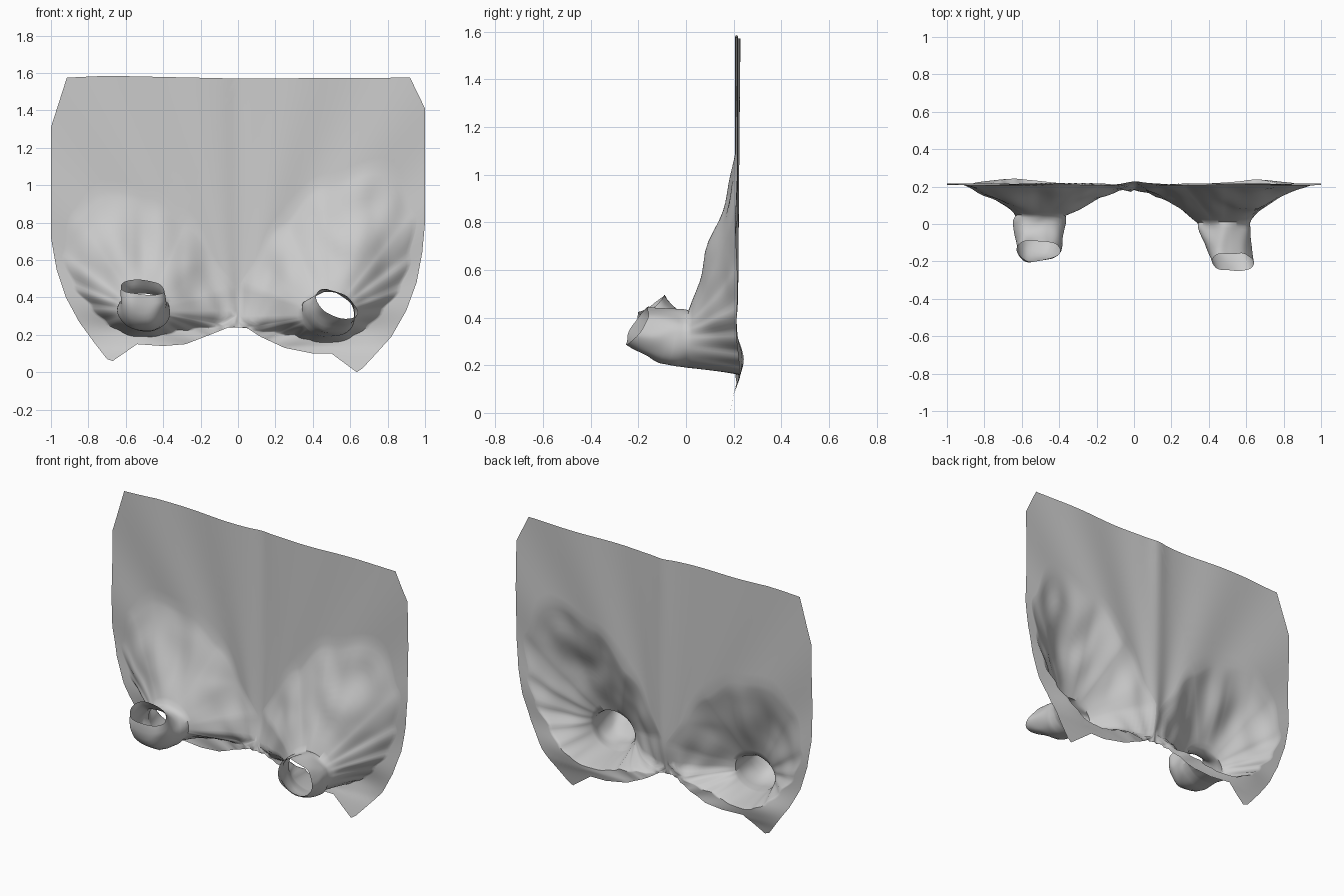
import bpy, bmesh, math
from mathutils import Vector, noise

if "Cube" in bpy.data.objects:
    bpy.data.objects.remove(bpy.data.objects["Cube"])

# Cloth outline per half, (|x|, z), from the bottom of the centre line round and back
RIGHT = [(0, .24), (0, 1.57), (.92, 1.575), (1, 1.41), (1, .8), (.985, .64), (.955, .48), (.9, .33),
         (.82, .19), (.73, .09), (.665, .02), (.635, 0), (.5, .1), (.4, .1), (.25, .13), (.12, .19), (.05, .235)]
LEFT = [(0, .24), (0, 1.57), (.7, 1.585), (.915, 1.575), (1, 1.31), (1, .72), (.97, .55), (.92, .4),
        (.85, .27), (.77, .16), (.7, .07), (.67, .06), (.54, .15), (.4, .14), (.28, .15), (.15, .2), (.05, .24)]

# How far the pouch bulge reaches from the tube, by angle in degrees (0 outward, 90 up)
LOWER = [(-180, .38), (-168, .27), (-160, .15), (-145, .07), (-120, .04), (-90, .03), (-45, .045), (-18, .08),
         (5, .15), (20, .27), (35, .4)]
RIGHT_REACH = LOWER + [(50, .58), (68, .72), (90, .58), (115, .42), (145, .34), (180, .38)]
LEFT_REACH = LOWER + [(55, .52), (70, .56), (90, .5), (115, .4), (145, .33), (180, .38)]


def reach_at(table, deg):
    for (a, ra), (b, rb) in zip(table, table[1:]):
        if a <= deg <= b:
            t = (deg - a) / (b - a)
            return ra + (rb - ra) * t * t * (3 - 2 * t)
    return .38


def resample(points, step=.03):
    out = []
    for a, b in zip(points, points[1:] + points[:1]):
        a, b = Vector(a), Vector(b)
        n = max(1, math.ceil((b - a).length / step))
        out += [a.lerp(b, i / n) for i in range(n)]
    return out


def sheet_y(x, z):
    # hanging depth with folds fanning out of the bottom centre
    ang = math.atan2(x, max(.02, z - .1))
    y = .212 + .007 * math.sin(17 * ang + 1) * math.exp(-.5 * abs(ang))
    y += .01 * math.exp(-(x / .05) ** 2) * min(1, max(0, z - .5))
    y -= .035 * math.exp(-(x * x + (z - .24) ** 2) / .015)
    y += .03 * math.exp(-((z - .24) / .09) ** 2 - ((abs(x) - .62) / .2) ** 2)
    return y - .03 * max(0, 1 - z / .14)


def add_half(bm, side, outline, table, base, mid, mouth):
    # rings are (cx, cz, rx, rz, y of lower lip, y of upper lip, tilt)
    def ring_point(r, a):
        cx, cz, rx, rz, ylo, yhi, tilt = r
        c, s = math.cos(a), math.sin(a)
        return Vector((cx + rx * c, ylo + (yhi - ylo) * (s + 1) / 2, cz + rz * s + tilt * rx * c))

    columns = []
    for p in resample(outline):
        a = math.atan2(p.y - base[1], p.x - base[0])
        pts = []
        # sleeve tube from mouth to base
        m, k, b = (ring_point(r, a) for r in (mouth, mid, base))
        for i in range(8):
            t = i / 8
            q = m * (1 - t) ** 2 + k * 2 * t * (1 - t) + b * t * t
            q += noise.noise_vector(q * 9 + Vector((side * 3, 0, 0))) * .018
            pts.append(q)
        # pouch, then flat cloth out to the edge
        start, end = Vector((b.x, b.z)), p
        total = (end - start).length
        reach = min(reach_at(table, math.degrees(a)), total * .96)
        dists = [reach * i / 16 for i in range(16)] + [reach + (total - reach) * i / 10 for i in range(11)]
        for d in dists:
            q = start.lerp(end, d / total)
            w = max(0, 1 - d / reach)
            y = sheet_y(side * q.x, q.y)
            y += (b.y - y) * w ** 1.2
            y += .1 * w * (1 - w) * noise.noise(Vector((q.x * 7, side * 4, q.y * 5)))
            pts.append(Vector((q.x, y, q.y)))
        columns.append([bm.verts.new((side * v.x, v.y, v.z)) for v in pts])
    for c0, c1 in zip(columns, columns[1:] + columns[:1]):
        for i in range(len(c0) - 1):
            f = (c0[i], c0[i + 1], c1[i + 1], c1[i])
            bm.faces.new(f if side > 0 else f[::-1])


bm = bmesh.new()
# right half: sleeve pushed forward, mouth tilted
add_half(bm, 1, RIGHT, RIGHT_REACH,
         (.48, .31, .14, .12, .0, .01, 0),
         (.5, .32, .13, .11, -.14, -.06, -.1),
         (.525, .365, .115, .07, -.25, -.15, -.35))
# left half: sleeve turned upward
add_half(bm, -1, LEFT, LEFT_REACH,
         (.5, .33, .135, .11, .04, .05, 0),
         (.51, .30, .13, .10, -.22, -.02, 0),
         (.51, .45, .12, .04, -.2, -.08, .1))
bmesh.ops.remove_doubles(bm, verts=bm.verts, dist=.0008)
bmesh.ops.recalc_face_normals(bm, faces=bm.faces)
mesh = bpy.data.meshes.new("draped_cloth")
bm.to_mesh(mesh)
bm.free()
cloth = bpy.data.objects.new("draped_cloth", mesh)
bpy.context.collection.objects.link(cloth)
bpy.context.view_layer.objects.active = cloth
cloth.select_set(True)
bpy.ops.object.shade_smooth_by_angle(angle=math.radians(60))
